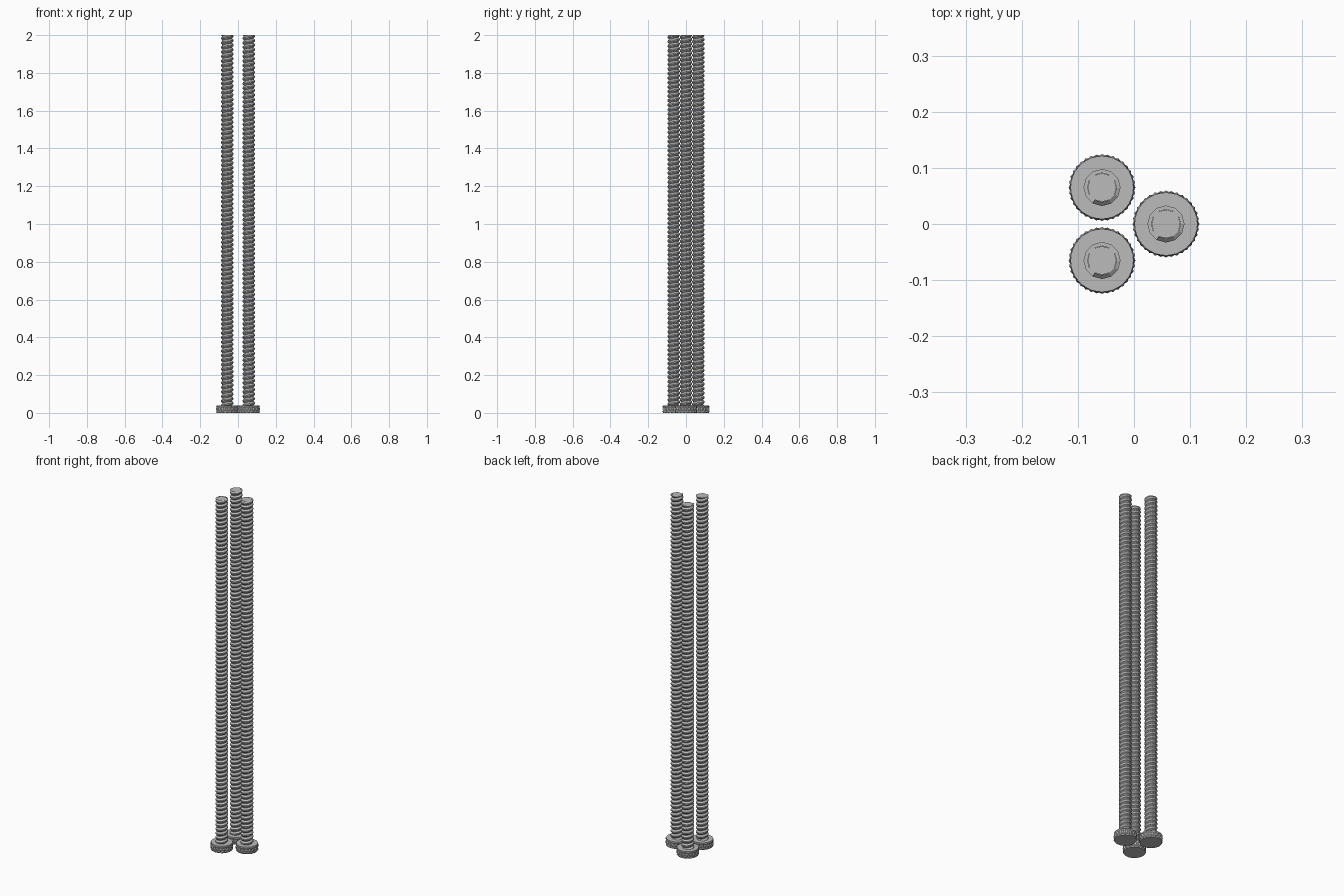
import bpy
import bmesh
from math import sin, cos, pi

cube = bpy.data.objects.get("Cube")
if cube:
    bpy.data.objects.remove(cube)

steel = bpy.data.materials.new("grey steel")
steel.use_nodes = True
colour = (0.5, 0.5, 0.5, 1)
steel.diffuse_color = colour
steel.node_tree.nodes["Principled BSDF"].inputs["Base Color"].default_value = colour

HEAD_TOP, TOP = 0.04, 2.0
ROOT, CREST, PITCH, SIDES = 0.026, 0.033, 0.024, 12


def polar(r, a, z):
    return (r * cos(a), r * sin(a), z)


def finish(bm, name, location):
    bmesh.ops.recalc_face_normals(bm, faces=bm.faces[:])
    mesh = bpy.data.meshes.new(name)
    bm.to_mesh(mesh)
    bm.free()
    mesh.materials.append(steel)
    obj = bpy.data.objects.new(name, mesh)
    obj.location = location
    bpy.context.collection.objects.link(obj)


def knurled_head(name, location):
    """Disc whose rim is a band of raised diamonds."""
    bm = bmesh.new()
    n, low, high = 36, 0.056, 0.0595
    levels = [0, 0.006, 0.02, 0.034, HEAD_TOP]
    rows = []
    for j, z in enumerate(levels):
        banded = 0 < j < len(levels) - 1
        rows.append([bm.verts.new(polar(high if banded and (i + j) % 2 == 0 else low,
                                        2 * pi * i / n, z)) for i in range(n)])
    for j in range(len(levels) - 1):
        for i in range(n):
            k = (i + 1) % n
            a, b, c, d = rows[j][i], rows[j][k], rows[j + 1][k], rows[j + 1][i]
            # split each cell along its groove
            if (i + j) % 2 == 0:
                bm.faces.new((a, b, d))
                bm.faces.new((b, c, d))
            else:
                bm.faces.new((a, b, c))
                bm.faces.new((a, c, d))
    bm.faces.new(rows[0][::-1])
    bm.faces.new(rows[-1])
    finish(bm, name, location)


def threaded_shank(name, location):
    """Helical ridge swept up the shank and trimmed at both ends."""
    bm = bmesh.new()
    profile = [(ROOT, 0), (CREST, 0.35), (CREST, 0.6), (ROOT, 0.95)]
    start = HEAD_TOP - PITCH
    steps = int((TOP - start) / PITCH * SIDES) + 1
    strip = []
    for i in range(steps):
        a = 2 * pi * i / SIDES
        strip.append([bm.verts.new(polar(r, a, min(TOP, start + PITCH * (i / SIDES + t))))
                      for r, t in profile])
    for i in range(steps - 1):
        p, q = strip[i], strip[i + 1]
        for k in range(3):
            bm.faces.new((p[k], q[k], q[k + 1], p[k + 1]))
        # root between neighbouring turns
        if i + SIDES + 1 < steps:
            u, v = strip[i + SIDES], strip[i + SIDES + 1]
            bm.faces.new((p[3], q[3], v[0], u[0]))
    # close both ends of the ridge
    bm.faces.new(strip[0])
    bm.faces.new(strip[-1])
    finish(bm, name, location)


def core(name, location):
    """Plain rod that closes the end of the thread."""
    bm = bmesh.new()
    rings = [[bm.verts.new(polar(ROOT - 0.0005, 2 * pi * i / SIDES, z)) for i in range(SIDES)]
             for z in (HEAD_TOP / 2, TOP)]
    for i in range(SIDES):
        k = (i + 1) % SIDES
        bm.faces.new((rings[0][i], rings[0][k], rings[1][k], rings[1][i]))
    bm.faces.new(rings[0][::-1])
    bm.faces.new(rings[1])
    finish(bm, name, location)


# Three identical bolts standing on their heads
for label, x, y in (("right_back", -0.057, 0.065),
                    ("right_front", -0.057, -0.065),
                    ("left", 0.057, 0)):
    for part, build in (("head", knurled_head), ("thread", threaded_shank), ("core", core)):
        build(f"{label}_bolt_{part}", (x, y, 0))
